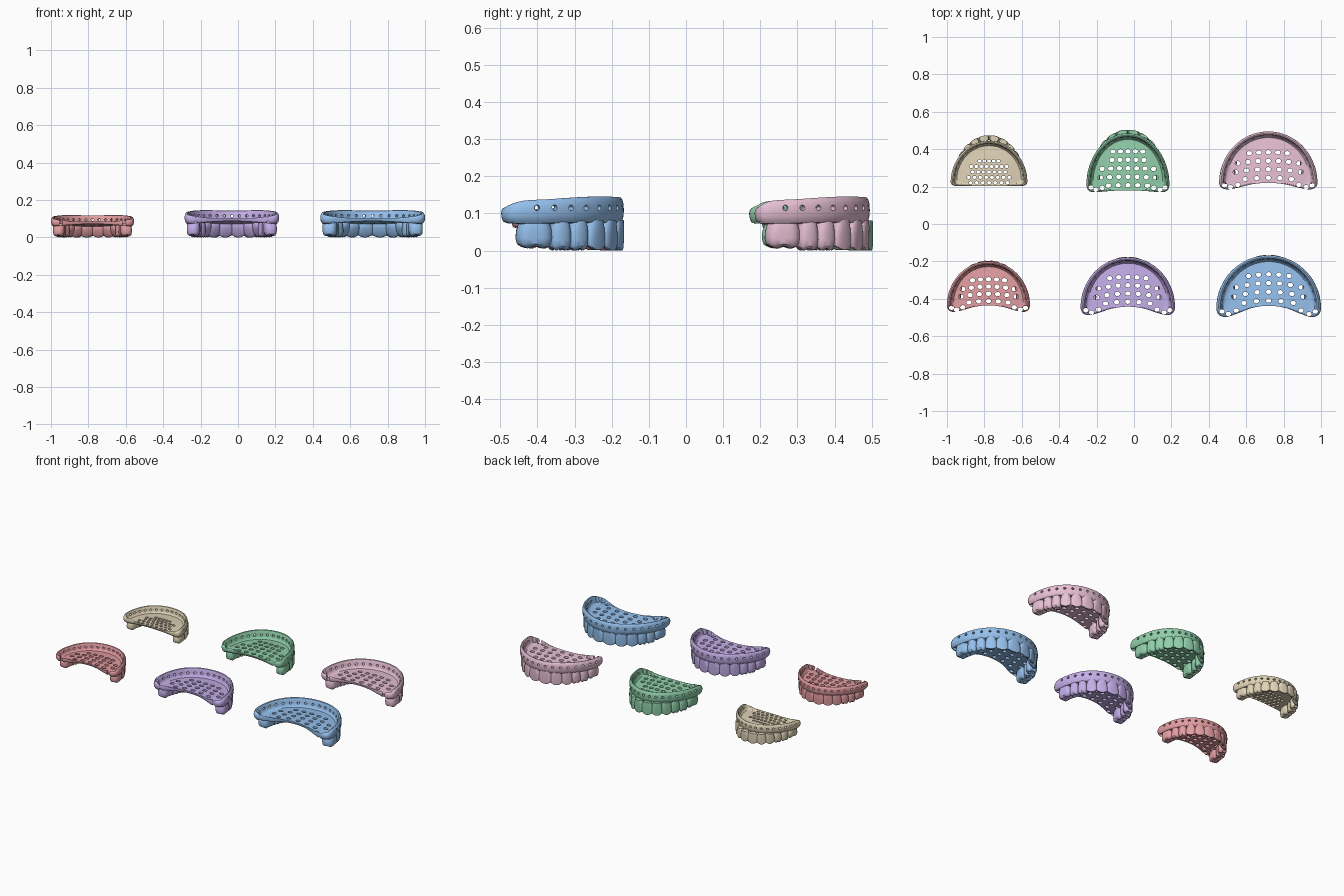
import bpy, bmesh
from math import sin, cos, pi, radians, copysign
from mathutils import Vector

if "Cube" in bpy.data.objects:
    bpy.data.objects.remove(bpy.data.objects["Cube"])

# name, colour, centre x, half width, back y, front y, corner drop, back concavity, height scale, tooth overhang
TRAYS = [
    ("tan", (0.74, 0.65, 0.47), -0.775, 0.205, 0.225, 0.445, 0.022, 0.0, 0.80, 0.03),
    ("green", (0.28, 0.62, 0.40), -0.0325, 0.222, 0.21, 0.485, 0.04, 0.01, 0.99, 0.02),
    ("pink", (0.80, 0.53, 0.66), 0.718, 0.263, 0.22, 0.495, 0.035, 0.035, 1.0, 0.0),
    ("red", (0.77, 0.34, 0.36), -0.778, 0.222, -0.435, -0.2, 0.035, 0.035, 0.82, 0.005),
    ("purple", (0.55, 0.42, 0.80), -0.033, 0.2525, -0.445, -0.178, 0.042, 0.045, 1.0, 0.003),
    ("blue", (0.30, 0.53, 0.85), 0.72, 0.28, -0.45, -0.167, 0.047, 0.06, 1.0, 0.002),
]
# tray cross-section: (fraction of outline radius, rim rise, fixed offset)
SECTION = [(.2, 0, 0), (.4, 0, 0), (.6, 0, 0), (.75, 0, 0), (.84, .001, 0), (.875, .009, 0),
           (.895, .028, 0), (.905, .046, 0), (.925, .056, 0), (.955, .059, 0), (.98, .054, 0),
           (.995, .042, 0), (1.0, .028, 0), (.995, .014, -.003), (.98, .004, -.006),
           (.955, 0, -.012), (.9, 0, -.016), (.75, 0, -.016), (.5, 0, -.016), (.25, 0, -.016)]
TOOTH_BOUNDS = [0, 19, 31, 43, 57, 72, 90]
TOOTH_DEPTH = [.078, .066, .062, .056, .048, .046]


def make_object(name, bm, mat):
    bmesh.ops.recalc_face_normals(bm, faces=bm.faces)
    me = bpy.data.meshes.new(name)
    bm.to_mesh(me)
    bm.free()
    ob = bpy.data.objects.new(name, me)
    bpy.context.collection.objects.link(ob)
    if mat:
        me.materials.append(mat)
    return ob


def activate(ob):
    bpy.ops.object.select_all(action='DESELECT')
    ob.select_set(True)
    bpy.context.view_layer.objects.active = ob


def bridge(bm, a, b):
    n = len(a)
    for i in range(n):
        bm.faces.new((a[i], a[(i + 1) % n], b[(i + 1) % n], b[i]))


def fan(bm, ring, p):
    v = bm.verts.new(p)
    for i in range(len(ring)):
        bm.faces.new((ring[i], ring[(i + 1) % len(ring)], v))


def smooth_path(pts, steps):
    # Catmull-Rom through closed control points
    n, out = len(pts), []
    for i in range(n):
        p0, p1, p2, p3 = (pts[(i + j - 1) % n] for j in range(4))
        for s in range(steps):
            t = s / steps
            out.append(.5 * (2 * p1 + (p2 - p0) * t + (2 * p0 - 5 * p1 + 4 * p2 - p3) * t * t
                             + (3 * p1 - p0 - 3 * p2 + p3) * t ** 3))
    return out


def outline(W, D, d, c):
    # third component is the rim height factor
    half = [Vector((W * cos(radians(a)), D * sin(radians(a)), .84 + .16 * sin(radians(a))))
            for a in (90, 72, 54, 36, 18, 3)]
    half += [Vector(p) for p in ((W * .985, -d * .45, .7), (W * .92, -d * .88, .5), (W * .8, -d, .36),
                                 (W * .6, -d + c * .3, .16), (W * .32, -d + c * .8, .04), (0, -d + c, 0))]
    left = [Vector((-p.x, p.y, p.z)) for p in half[-2:0:-1]]
    return smooth_path(half + left, 4)


def floor_z(x, y, W, D):
    v = min(1, max(0, y / D))
    return .083 + .02 * max(0, 1 - (x / W) ** 2) * (1 - v * v)


def add_cutter(bm, centre, direction, r, length, stretch=1):
    ax = direction.normalized()
    u = Vector((1, 0, 0)) if abs(ax.z) > .9 else Vector((-ax.y, ax.x, 0))
    w = ax.cross(u)
    rings = [[bm.verts.new(centre + ax * s * length / 2 + u * r * stretch * cos(2 * pi * i / 14)
                           + w * r * sin(2 * pi * i / 14)) for i in range(14)] for s in (-1, 1)]
    bridge(bm, *rings)
    for ring in rings:
        bm.faces.new(ring)


def holes(name, W, D, d, c):
    bm = bmesh.new()
    up = Vector((0, 0, 1))
    fine = name == "tan"
    r, dx, dy, clip = (.0085, .033, .029, .56) if fine else (.0118, W * .235, D * .165, .74)
    # palate rows, narrowing toward the front
    for j in range(8):
        y = -d + c + dy * (j + .6)
        n = 4
        for i in range(-n, n + 1):
            x = (i + (.5 if fine and j % 2 else 0)) * dx * (1 - .06 * j)
            y2 = y - .25 * c * (x / (W * .5)) ** 2
            if (x / W) ** 2 + (max(y2, 0) / D) ** 2 < (clip if not fine else .62) ** 2 and abs(x) < W * clip:
                if fine or abs(x) < W * .6 or y2 > .02:
                    add_cutter(bm, Vector((x, y2, .09)), up, r, .12, 1.2)
    # corner holes behind the molars
    if not fine:
        for s in (-1, 1):
            for fx, fy in ((.89, .38), (.77, .66), (.62, .45)):
                add_cutter(bm, Vector((s * W * fx, -d * fy + (c * .15 if fx < .7 else 0), .09)), up, r, .12, 1.2)
    # rim holes
    for i in range(17):
        a = radians(10 + i * 10)
        p = Vector((W * .955 * cos(a), D * .955 * sin(a), .115))
        add_cutter(bm, p, Vector((cos(a) / W, sin(a) / D, 0)), .0075, .05)
    return bm


def tray(name, mat, W, D, d, c):
    bm = bmesh.new()
    pts = outline(W, D, d, c)
    mid = Vector((0, D * .25))
    rings = []
    for f, rise, off in SECTION:
        ring = []
        for p in pts:
            q = mid.lerp(p.xy, f)
            ring.append(bm.verts.new((q.x, q.y, floor_z(q.x, q.y, W, D) + rise * p.z + off)))
        rings.append(ring)
    for a, b in zip(rings, rings[1:]):
        bridge(bm, a, b)
    zc = floor_z(0, mid.y, W, D)
    fan(bm, rings[0], (0, mid.y, zc))
    fan(bm, rings[-1], (0, mid.y, zc - .016))
    ob = make_object(name + "_tray", bm, mat)
    cutter = make_object("hole_cutter", holes(name, W, D, d, c), None)
    cutter.hide_render = True
    mod = ob.modifiers.new("holes", 'BOOLEAN')
    mod.operation, mod.solver, mod.object = 'DIFFERENCE', 'EXACT', cutter
    activate(ob)
    bpy.ops.object.modifier_apply(modifier=mod.name)
    bpy.data.objects.remove(cutter)
    return ob


def add_tooth(bm, centre, tangent, normal, w, dep, kind):
    # kind: 0 molar, 1-2 premolar, 3 canine, 4-5 incisor
    front = kind >= 3
    z0 = .006 if kind == 0 else (.002 if kind == 3 else .0)
    levels = [(0, .55, .22 if front else .58), (.05, .8, .32 if front else .8), (.15, .94, .46 if front else .94),
              (.35, 1.03, .7 if front else 1.0), (.6, 1.0, .9 if front else 1.0), (.82, .9, 1, ), (1, .72, .9)]
    n, rings = 24, []
    for s, sw, sd in levels:
        ring = []
        for i in range(n):
            a = 2 * pi * i / n
            ca, sa = cos(a), sin(a)
            u = copysign(abs(ca) ** .75, ca) * w * .5 * sw
            groove = 1 - (.10 * (1 - s * .5) * max(0, 1 - (u / (w * .2)) ** 2) if kind == 0 else 0)
            v = copysign(abs(sa) ** .75, sa) * dep * .5 * sd * groove
            # front teeth keep their outer face while the inner face tapers
            v += dep * .5 * (1 - sd) * .8 if front else 0
            z = z0 + s * (.082 - z0)
            if s < .1:
                z += .006 * (1 + cos(4 * a)) * .5 if not front else .005 * ca * ca
            p = centre + tangent * u + normal * v
            ring.append(bm.verts.new((p.x, p.y, z)))
        rings.append(ring)
    for a, b in zip(rings, rings[1:]):
        bridge(bm, a, b)
    bm.faces.new(rings[-1])
    tip = centre + normal * (dep * .31 if front else 0)
    fan(bm, rings[0], (tip.x, tip.y, z0 + (.0 if front else .013)))


def teeth(name, mat, W, D, over):
    bm = bmesh.new()
    a, b, k = W - .01, D + over, W / .28
    pt = lambda t: Vector((a * cos(t), b * sin(t), 0))
    for i in range(6):
        t0, t1 = radians(TOOTH_BOUNDS[i]), radians(TOOTH_BOUNDS[i + 1])
        t = (t0 + t1) / 2
        dep = TOOTH_DEPTH[i] * k
        w = (pt(t1) - pt(t0)).length * 1.03
        for s in (1, -1):
            nrm = Vector((s * cos(t) / a, sin(t) / b, 0)).normalized()
            p = pt(t)
            p.x *= s
            add_tooth(bm, p - nrm * dep * .5, Vector((-nrm.y, nrm.x, 0)), nrm, w, dep, i)
    return make_object(name + "_teeth", bm, mat)


# six perforated arches in two rows
for name, col, cx, W, yb, yf, d, c, k, over in TRAYS:
    mat = bpy.data.materials.new(name)
    mat.diffuse_color = (*col, 1)
    mat.use_nodes = True
    mat.node_tree.nodes["Principled BSDF"].inputs["Base Color"].default_value = mat.diffuse_color
    for ob in (tray(name, mat, W, yf - yb, d, c), teeth(name, mat, W, yf - yb, over)):
        ob.location = (cx, yb, 0)
        ob.scale = (1, 1, k)
        activate(ob)
        bpy.ops.object.shade_smooth_by_angle(angle=radians(40))
